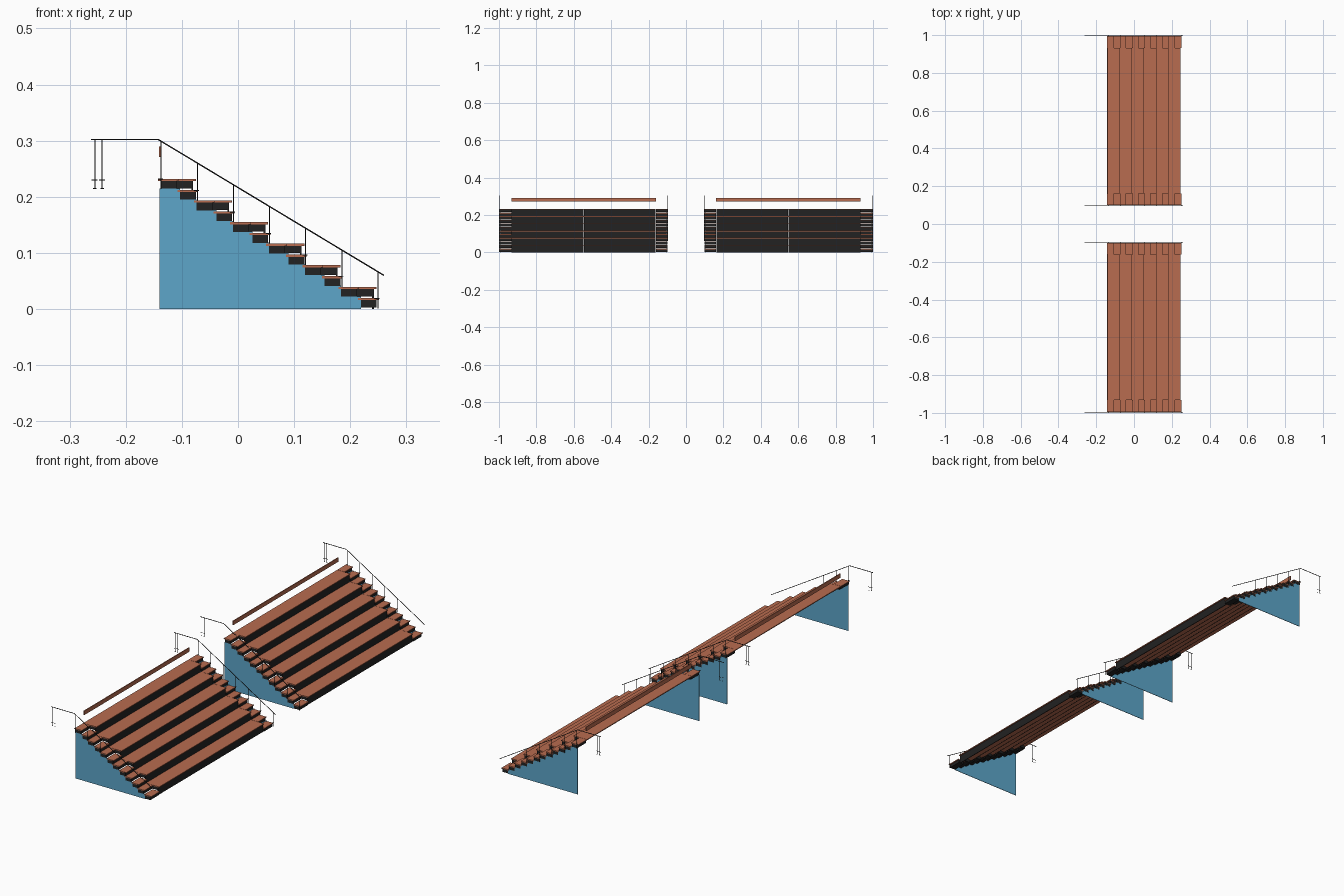
import bpy, bmesh
from mathutils import Vector

if "Cube" in bpy.data.objects:
    bpy.data.objects.remove(bpy.data.objects["Cube"])

ROWS, DX, DZ = 6, 0.0644, 0.0385      # rows, tread pitch, row rise
X0, TOP = -0.143, 0.232               # back edge and top of the highest tread
Y_IN, Y_OUT = 0.1, 0.996              # one stand along y
A_IN, A_OUT = 0.162, 0.932            # aisle limits


def material(name, rgb):
    m = bpy.data.materials.new(name)
    m.diffuse_color = (*rgb, 1)
    m.use_nodes = True
    m.node_tree.nodes["Principled BSDF"].inputs["Base Color"].default_value = m.diffuse_color
    return m


WOOD = material("wood", (0.48, 0.15, 0.08))
DARK = material("dark", (0.016, 0.016, 0.016))
BLUE = material("blue", (0.11, 0.38, 0.59))


def finish(bm, name, mat):
    bmesh.ops.recalc_face_normals(bm, faces=bm.faces)
    me = bpy.data.meshes.new(name)
    bm.to_mesh(me)
    bm.free()
    me.materials.append(mat)
    ob = bpy.data.objects.new(name, me)
    bpy.context.collection.objects.link(ob)
    return ob


def boxes(name, items, mat):
    """One object from boxes given as (x0, x1, y0, y1, z0, z1)."""
    bm = bmesh.new()
    for x0, x1, y0, y1, z0, z1 in items:
        vs = bmesh.ops.create_cube(bm, size=1)["verts"]
        bmesh.ops.scale(bm, verts=vs, vec=(x1 - x0, y1 - y0, z1 - z0))
        bmesh.ops.translate(bm, verts=vs, vec=((x0 + x1) / 2, (y0 + y1) / 2, (z0 + z1) / 2))
    return finish(bm, name, mat)


def prism(name, profile, y, t, mat):
    """Extrude an x-z outline along y."""
    bm = bmesh.new()
    f = bm.faces.new([bm.verts.new((x, y, z)) for x, z in profile])
    ext = bmesh.ops.extrude_face_region(bm, geom=[f])["geom"]
    bmesh.ops.translate(bm, vec=(0, t, 0), verts=[v for v in ext if isinstance(v, bmesh.types.BMVert)])
    return finish(bm, name, mat)


def rods(name, paths, r, mat):
    """Thin round bars along polylines."""
    cu = bpy.data.curves.new(name, "CURVE")
    cu.dimensions = "3D"
    cu.bevel_depth = r
    cu.bevel_resolution = 1
    cu.use_fill_caps = True
    for path in paths:
        sp = cu.splines.new("POLY")
        sp.points.add(len(path) - 1)
        for p, co in zip(sp.points, path):
            p.co = (*co, 1)
    cu.materials.append(mat)
    ob = bpy.data.objects.new(name, cu)
    bpy.context.collection.objects.link(ob)
    return ob


def mirrored(items, s):
    return [(a, b, min(s * c, s * d), max(s * c, s * d), e, f) for a, b, c, d, e, f in items]


def rail_z(x):
    return 0.302 - 0.602 * max(0, x + 0.142)


rows = [(X0 + i * DX, TOP - i * DZ) for i in range(ROWS)]

for s, side in ((-1, "left"), (1, "right")):
    treads, risers, aisle_treads, aisle_blocks = [], [], [], []
    for x, z in rows:
        # long seating treads, with thin dark risers and end caps
        treads.append((x, x + 0.068, A_IN, A_OUT, z - 0.004, z))
        low = max(0, z - DZ - 0.003)
        mid = (A_IN + A_OUT) / 2
        for a, b in ((A_IN, mid - 0.0008), (mid + 0.0008, A_OUT)):
            risers.append((x + 0.060, x + 0.063, a, b, low, z - 0.004))
        for y in (A_IN, A_OUT - 0.003):
            risers.append((x + 0.006, x + 0.060, y, y + 0.003, z - 0.017, z - 0.004))
        # aisle steps at both ends: full step and half step
        for a, b in ((Y_IN, A_IN - 0.001), (A_OUT + 0.001, Y_OUT)):
            for sx, sz in ((x, z), (x + 0.035, z - 0.0195)):
                aisle_treads.append((sx, sx + 0.037, a, b, sz - 0.004, sz))
                aisle_blocks.append((sx + 0.005, sx + 0.033, a, b, max(0, sz - 0.0175), sz - 0.004))
    boxes(f"seating_treads_{side}", mirrored(treads, s), WOOD)
    boxes(f"risers_{side}", mirrored(risers, s), DARK)
    boxes(f"aisle_treads_{side}", mirrored(aisle_treads, s), WOOD)
    boxes(f"aisle_step_blocks_{side}", mirrored(aisle_blocks, s), DARK)

    # backrest board behind the top row
    boxes(f"back_board_{side}", mirrored([(-0.141, -0.137, 0.16, 0.932, 0.271, 0.290)], s), WOOD)

    # stepped side panels
    profile = [(X0 + 0.003, 0)]
    for x, z in rows:
        start = x + (0.003 if not profile[1:] else 0.005)
        profile += [(start, z - 0.017), (x + 0.040, z - 0.017)]
        if z - 0.037 > 0.003:
            profile += [(x + 0.040, z - 0.0365), (x + 0.005 + DX, z - 0.0365)]
    profile.append((rows[-1][0] + 0.040, 0))
    for y, end in ((Y_IN + 0.001, "inner"), (Y_OUT - 0.003, "outer")):
        prism(f"side_panel_{end}_{side}", profile, s * y, s * 0.002, BLUE)

    # handrails with posts and small brackets
    for y, dy, end in ((0.0965, 1, "inner"), (0.9985, -1, "outer")):
        yy = s * y
        rods(f"handrail_{end}_{side}",
             [[(-0.262, yy, 0.302), (-0.142, yy, 0.302), (0.26, yy, rail_z(0.26))]], 0.0014, DARK)
        bars = []
        for k in range(7):
            x = -0.137 + k * DX
            foot = 0.2115 - (k - 1) * DZ if k else 0.232
            bars.append([(x, yy, rail_z(x)), (x, yy, max(0, foot - 0.018))])
            bars.append([(x - 0.006, yy, foot), (x + 0.003, yy, foot)])
            bars.append([(x, yy, foot), (x, yy + s * dy * 0.005, foot)])
        for x in (-0.255, -0.242):
            bars.append([(x, yy, 0.302), (x, yy, 0.214)])
            bars.append([(x - 0.006, yy, 0.230), (x + 0.005, yy, 0.230)])
            bars.append([(x - 0.003, yy, 0.215), (x + 0.003, yy, 0.215)])
        rods(f"rail_posts_{end}_{side}", bars, 0.0009, DARK)
